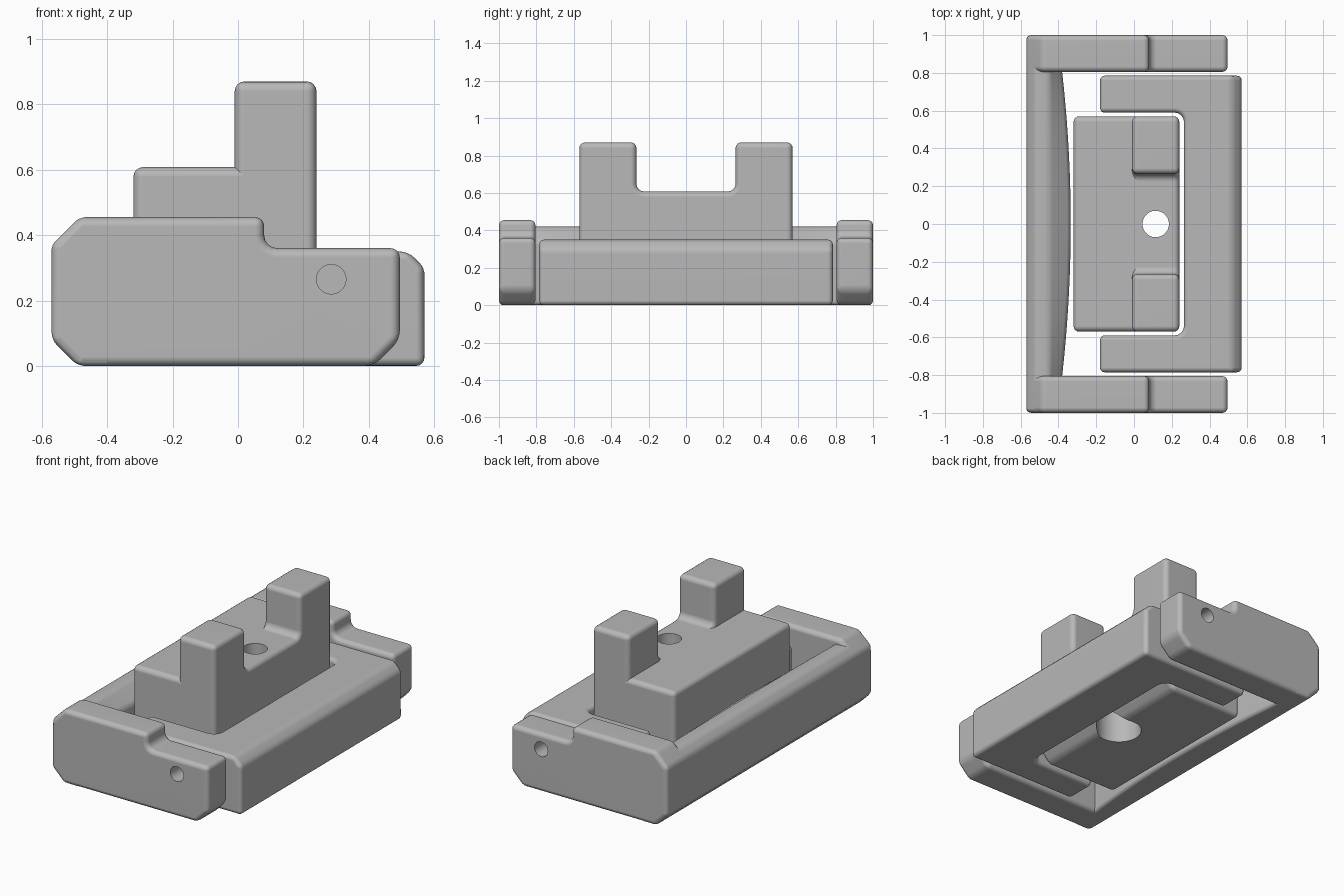
import bpy, bmesh, math
from mathutils import Matrix

cube = bpy.data.objects.get("Cube")
if cube:
    bpy.data.objects.remove(cube)

GREY = (0.48, 0.48, 0.48, 1)
mat = bpy.data.materials.new("plain grey")
mat.use_nodes = True
mat.diffuse_color = GREY
mat.node_tree.nodes["Principled BSDF"].inputs["Base Color"].default_value = GREY


def arc(cx, cy, r, start, end, steps=4):
    angles = [math.radians(start + (end - start) * i / steps) for i in range(steps + 1)]
    return [(cx + r * math.cos(a), cy + r * math.sin(a)) for a in angles]


def place(axis, u, v, w):
    return {"x": (w, u, v), "y": (u, w, v), "z": (u, v, w)}[axis]


def loft(name, axis, sections):
    """Solid through a list of (position, profile) sections along an axis."""
    bm = bmesh.new()
    rings = [[bm.verts.new(place(axis, u, v, w)) for u, v in pts] for w, pts in sections]
    bm.faces.new(rings[0])
    bm.faces.new(rings[-1])
    for a, b in zip(rings, rings[1:]):
        for i in range(len(a)):
            j = (i + 1) % len(a)
            bm.faces.new((a[i], a[j], b[j], b[i]))
    bmesh.ops.recalc_face_normals(bm, faces=bm.faces)
    mesh = bpy.data.meshes.new(name)
    bm.to_mesh(mesh)
    bm.free()
    mesh.materials.append(mat)
    obj = bpy.data.objects.new(name, mesh)
    bpy.context.collection.objects.link(obj)
    return obj


def prism(name, axis, pts, lo, hi):
    return loft(name, axis, [(lo, pts), (hi, pts)])


def drill(axis, u, v, r, lo, hi):
    return prism("hole_cutter", axis, arc(u, v, r, 0, 352.5, 47), lo, hi)


def finish(obj, cutters=(), width=0.03):
    """Round the edges, cut the holes, then shade smoothly."""
    bpy.ops.object.select_all(action="DESELECT")
    bpy.context.view_layer.objects.active = obj
    obj.select_set(True)
    bev = obj.modifiers.new("round", "BEVEL")
    bev.width = width
    bev.segments = 4
    bev.limit_method = "ANGLE"
    bev.angle_limit = math.radians(30)
    bev.use_clamp_overlap = False
    bpy.ops.object.modifier_apply(modifier="round")
    for cutter in cutters:
        cut = obj.modifiers.new("cut", "BOOLEAN")
        cut.operation = "DIFFERENCE"
        cut.solver = "EXACT"
        cut.object = cutter
        bpy.ops.object.modifier_apply(modifier="cut")
    bpy.ops.object.shade_smooth_by_angle(angle=math.radians(35))
    weighted = obj.modifiers.new("flat_normals", "WEIGHTED_NORMAL")
    weighted.keep_sharp = True


def discard(cutters):
    for cutter in cutters:
        bpy.data.objects.remove(cutter)


# Outer bracket arms, stepped on top, with a pin hole in each
arm = [(-0.57, 0.08), (-0.49, 0), (0.415, 0), (0.495, 0.08), (0.495, 0.36)]
arm += arc(0.12, 0.40, 0.04, 270, 180)
arm += [(0.08, 0.455), (-0.485, 0.455), (-0.57, 0.37)]
for side, name in ((-1, "front_arm"), (1, "back_arm")):
    obj = prism(name, "y", arm, side * 0.805, side * 1.0)
    hole = drill("y", 0.285, 0.265, 0.045, side * 0.86, side * 1.05)
    finish(obj, [hole], 0.028)
    discard([hole])

# Outer bracket wall, bulging gently inwards
sections = []
for i in range(-16, 17):
    y = 0.8 * i / 16
    inner = -0.38 + 0.045 * (1 - (y / 0.8) ** 2)
    sections.append((y, [(-0.57, 0.08), (-0.49, 0), (inner, 0), (inner, 0.34),
                         (-0.45, 0.42), (-0.52, 0.42), (-0.57, 0.37)]))
sections = [(-0.998, sections[0][1])] + sections + [(0.998, sections[-1][1])]
finish(loft("bracket_wall", "y", sections), width=0.022)

# Inner U-shaped frame with a chamfered outer top edge
plan = [(0.57, -0.785), (0.57, 0.785), (-0.18, 0.785), (-0.18, 0.59)]
plan += arc(0.215, 0.54, 0.05, 90, 0) + arc(0.215, -0.54, 0.05, 0, -90)
plan += [(-0.18, -0.59), (-0.18, -0.785)]
frame = prism("inner_frame", "z", plan, 0, 0.35)
bm = bmesh.new()
bm.from_mesh(frame.data)
rim = [e for e in bm.edges if all(v.co.x > 0.56 and v.co.z > 0.3 for v in e.verts)]
bmesh.ops.bevel(bm, geom=rim, offset=0.05, segments=1, affect="EDGES")
bm.to_mesh(frame.data)
bm.free()
finish(frame, width=0.025)

# Central slider: base block, two posts, and a counterbored hole
holes = [drill("z", 0.115, 0, 0.07, -0.1, 1), drill("z", 0.115, 0, 0.13, -0.1, 0.3)]
base = [(-0.32, 0), (0.17, 0), (0.24, 0.07), (0.24, 0.608), (-0.32, 0.608)]
finish(prism("slider_base", "y", base, -0.57, 0.57), holes)
posts = [(-0.57, 0.1), (0.57, 0.1), (0.57, 0.87), (0.265, 0.87)]
posts += arc(0.225, 0.648, 0.04, 0, -90) + arc(-0.225, 0.648, 0.04, 270, 180)
posts += [(-0.265, 0.87), (-0.57, 0.87)]
finish(prism("slider_posts", "x", posts, -0.01, 0.24), holes)
discard(holes)
